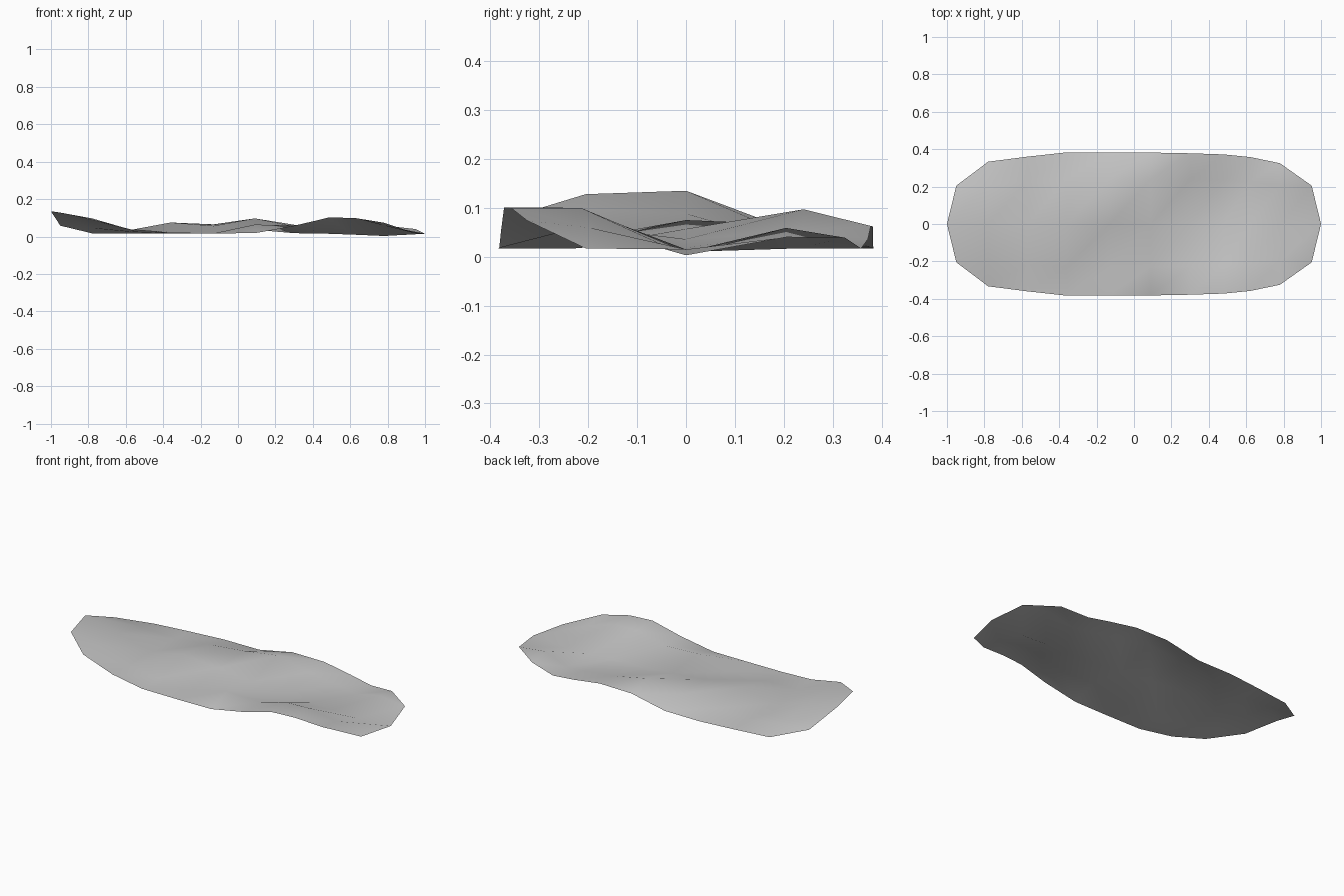
import bpy
import bmesh

# Remove the default cube only
default_cube = bpy.data.objects.get("Cube")
if default_cube:
    bpy.data.objects.remove(default_cube, do_unlink=True)


def make_material(name, colour):
    material = bpy.data.materials.new(name)
    material.use_nodes = True
    material.diffuse_color = colour
    shader = next(n for n in material.node_tree.nodes if n.type == "BSDF_PRINCIPLED")
    shader.inputs["Base Color"].default_value = colour
    return material


# Cross-sections along the sheet: position, half width, then the heights
# (in thousandths) from the front rim to the back rim
SECTIONS = [
    (-.78, .333, (89, 97, 88, 45, 17)),
    (-.57, .36, (38, 36, 33, 25, 17)),
    (-.36, .383, (18, 24, 75, 42, 17)),
    (-.13, .383, (17, 17, 57, 65, 18)),
    (.09, .382, (18, 64, 36, 97, 62)),
    (.3, .378, (55, 58, 18, 54, 63)),
    (.48, .372, (101, 100, 15, 32, 36)),
    (.62, .358, (100, 100, 10, 17, 17)),
    (.78, .325, (74, 59, 3, 59, 39)),
]

# Rounded ends: three points each, front to back
LEFT_HEIGHTS = (128, 135, 58)
RIGHT_HEIGHTS = (17, 15, 40)

# Where the lengthwise rows lie across the half width
ROWS = (-1, -.6, 0, .63, 1)


def add_end(bm, side, heights):
    """Three points that close the sheet at one end."""
    layout = ((.95, -.205), (1, 0), (.95, .205))
    return [bm.verts.new((side * x, y, z / 1000)) for (x, y), z in zip(layout, heights)]


def bridge(bm, left, right):
    """Join two cross-sections with triangles, all split the same way."""
    for i in range(len(left) - 1):
        bm.faces.new((left[i], right[i], right[i + 1]))
        bm.faces.new((left[i], right[i + 1], left[i + 1]))


def build_wavy_sheet(name, material):
    bm = bmesh.new()

    # Middle of the sheet
    strips = [
        [bm.verts.new((x, half * row, z / 1000)) for row, z in zip(ROWS, heights)]
        for x, half, heights in SECTIONS
    ]
    for left, right in zip(strips, strips[1:]):
        bridge(bm, left, right)

    # Tapered ends, with a single triangle at each corner
    left_tip = add_end(bm, -1, LEFT_HEIGHTS)
    right_tip = add_end(bm, 1, RIGHT_HEIGHTS)
    bridge(bm, left_tip, strips[0][1:4])
    bridge(bm, strips[-1][1:4], right_tip)
    for tip, strip in ((left_tip, strips[0]), (right_tip, strips[-1])):
        bm.faces.new((tip[0], strip[1], strip[0]))
        bm.faces.new((tip[2], strip[4], strip[3]))

    # All faces look upward
    bm.normal_update()
    for face in bm.faces:
        if face.normal.z < 0:
            face.normal_flip()
        face.smooth = True

    mesh = bpy.data.meshes.new(name)
    bm.to_mesh(mesh)
    bm.free()
    mesh.materials.append(material)
    sheet = bpy.data.objects.new(name, mesh)
    bpy.context.collection.objects.link(sheet)
    return sheet


grey = make_material("plain grey", (.55, .55, .55, 1))
build_wavy_sheet("wavy_sheet", grey)
